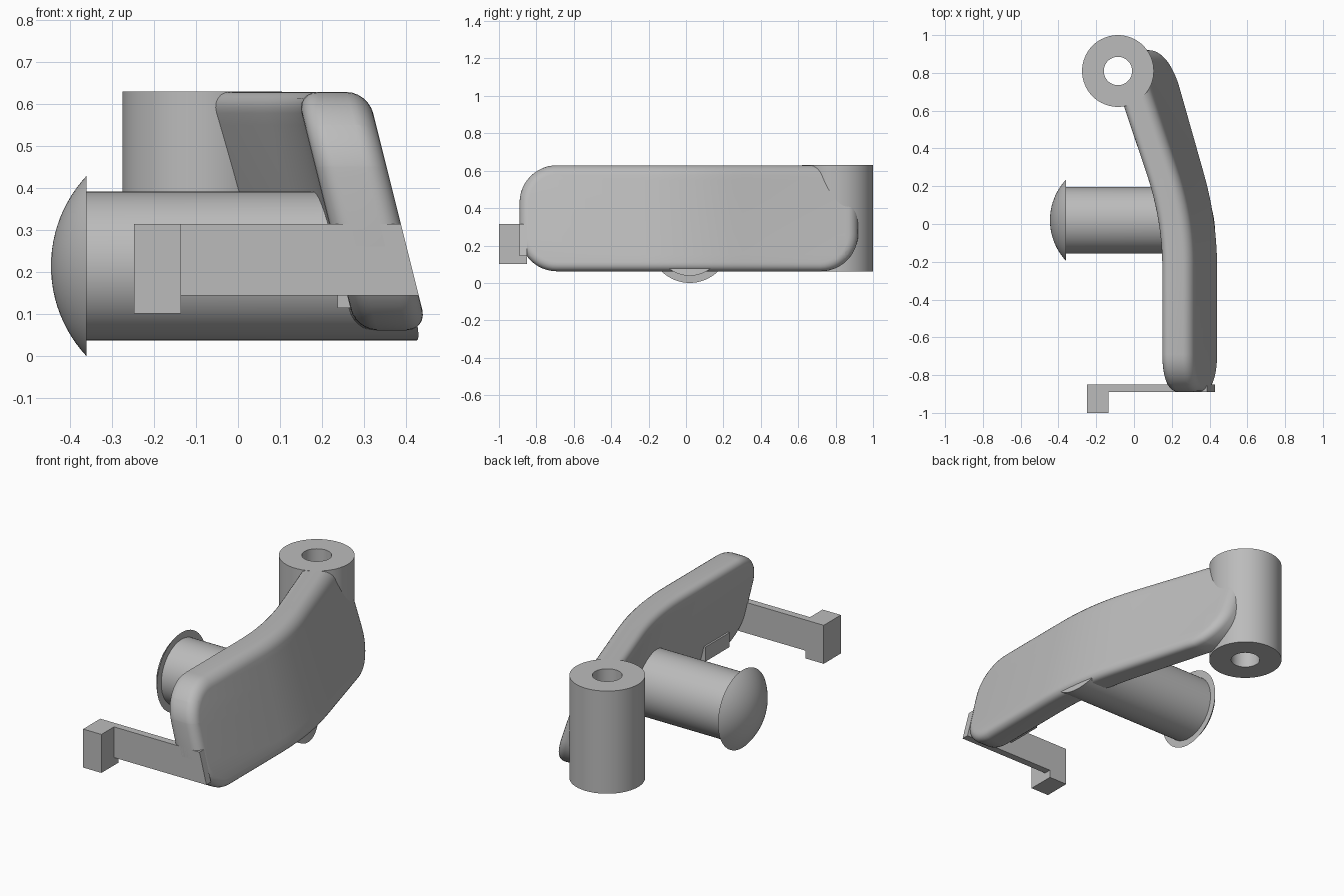
import bpy, bmesh, math
from mathutils import Vector, Matrix

if "Cube" in bpy.data.objects:
    bpy.data.objects.remove(bpy.data.objects["Cube"], do_unlink=True)

grey = bpy.data.materials.new("plain_grey")
grey.use_nodes = True
colour = (0.5, 0.5, 0.5, 1)
grey.diffuse_color = colour
grey.node_tree.nodes["Principled BSDF"].inputs["Base Color"].default_value = colour


def finish(name, bm, smooth=True):
    bmesh.ops.recalc_face_normals(bm, faces=bm.faces)
    mesh = bpy.data.meshes.new(name)
    bm.to_mesh(mesh)
    bm.free()
    obj = bpy.data.objects.new(name, mesh)
    bpy.context.collection.objects.link(obj)
    mesh.materials.append(grey)
    if smooth:
        bpy.ops.object.select_all(action="DESELECT")
        obj.select_set(True)
        bpy.context.view_layer.objects.active = obj
        bpy.ops.object.shade_smooth_by_angle(angle=math.radians(35))
    return obj


def add_box(bm, low, high):
    low, high = Vector(low), Vector(high)
    size = high - low
    matrix = Matrix.Translation((low + high) / 2) @ Matrix.Diagonal((*size, 1))
    return bmesh.ops.create_cube(bm, size=1, matrix=matrix)["verts"]


def lathe(bm, profile, matrix, closed=False, steps=64):
    """Spin (radius, height) points about z, then place the result."""
    verts = [bm.verts.new((r, 0, h)) for r, h in profile]
    pairs = list(zip(verts, verts[1:])) + ([(verts[-1], verts[0])] if closed else [])
    edges = [bm.edges.new(p) for p in pairs]
    bmesh.ops.spin(bm, geom=verts + edges, axis=(0, 0, 1), cent=(0, 0, 0),
                   angle=math.tau, steps=steps, use_duplicate=False)
    bmesh.ops.remove_doubles(bm, verts=bm.verts, dist=0.0005)
    bmesh.ops.transform(bm, matrix=matrix, verts=bm.verts)


def plate_x(y, z):
    """Middle of the plate: bends away toward the back and leans with height."""
    u = max(0, y + 0.23)
    bend = 0.31 * u * u if u < 0.5 else 0.31 * (u - 0.25)
    lean = 0.25 + 0.35 * bend
    return 0.295 - bend - lean * (z - 0.345)


# Curved plate: rounded slab, sliced finely, then bent and leaned
HALF = 0.085
bm = bmesh.new()
add_box(bm, (-HALF, -0.89, 0.062), (HALF, 0.92, 0.629))
corners = [e for e in bm.edges if abs(e.verts[0].co.x - e.verts[1].co.x) > 0.1]
bmesh.ops.bevel(bm, geom=corners, offset=0.2, segments=12, profile=0.5, affect="EDGES")
rim = [e for e in bm.edges if abs(e.verts[0].co.x - e.verts[1].co.x) < 0.01]
bmesh.ops.bevel(bm, geom=rim, offset=0.05, segments=6, profile=0.5, affect="EDGES")
for axis, start, step, count in ((1, -0.3, 0.05, 24), (2, 0.15, 0.1, 5)):
    normal = Vector((0, 0, 0))
    normal[axis] = 1
    for i in range(count):
        bmesh.ops.bisect_plane(bm, geom=bm.verts[:] + bm.edges[:] + bm.faces[:],
                               plane_co=normal * (start + i * step), plane_no=normal)
for v in bm.verts:
    v.co.x += plate_x(v.co.y, v.co.z)
plate = finish("curved_plate", bm)

# Clear the plate out of the barrel's bore
PIVOT = Matrix.Translation((-0.085, 0.81, 0))
bm = bmesh.new()
bmesh.ops.create_cone(bm, cap_ends=True, segments=48, radius1=0.14, radius2=0.14, depth=2,
                      matrix=PIVOT)
cutter = finish("bore_cutter", bm, False)
cutter.hide_render = True
cut = plate.modifiers.new("bore", "BOOLEAN")
cut.operation, cut.object, cut.solver = "DIFFERENCE", cutter, "EXACT"
bpy.context.view_layer.objects.active = plate
bpy.ops.object.modifier_apply(modifier=cut.name)
bpy.data.objects.remove(cutter, do_unlink=True)

# Hollow pivot barrel
bm = bmesh.new()
lathe(bm, [(0.19, 0.062), (0.19, 0.63), (0.075, 0.63), (0.075, 0.062)], PIVOT, closed=True)
finish("pivot_barrel", bm)

# Round post through the plate, its end trimmed to the plate's lean
ALONG_X = Matrix.Translation((0, 0.02, 0.215)) @ Matrix.Rotation(math.pi / 2, 4, "Y")
bm = bmesh.new()
lathe(bm, [(0, -0.365), (0.177, -0.365), (0.177, 0.4), (0, 0.4)], ALONG_X)
for v in bm.verts:
    if v.co.x > 0:
        v.co.x = plate_x(v.co.y, v.co.z) + HALF - 0.015
finish("round_post", bm)

# Domed cap on the post
bm = bmesh.new()
RIM, RISE = 0.215, 0.085
ball = (RIM ** 2 + RISE ** 2) / (2 * RISE)
sweep = math.asin(RIM / ball)
dome = [(ball * math.sin(sweep * i / 12), -0.445 + ball * (1 - math.cos(sweep * i / 12)))
        for i in range(13)]
lathe(bm, dome + [(0, -0.36)], ALONG_X)
finish("domed_cap", bm)

# Flat arm across the front end, with the hook block; outer end follows the plate
bm = bmesh.new()
for v in add_box(bm, (-0.2, -0.89, 0.145), (0.4, -0.85, 0.315)):
    if v.co.x > 0:
        v.co.x = plate_x(v.co.y, v.co.z) + HALF
finish("front_arm", bm, False)
bm = bmesh.new()
add_box(bm, (-0.248, -1, 0.102), (-0.136, -0.85, 0.315))
finish("hook_block", bm, False)

# Small lug on the inner face
bm = bmesh.new()
add_box(bm, (0.237, -0.72, 0.115), (0.32, -0.51, 0.195))
finish("inner_lug", bm, False)
